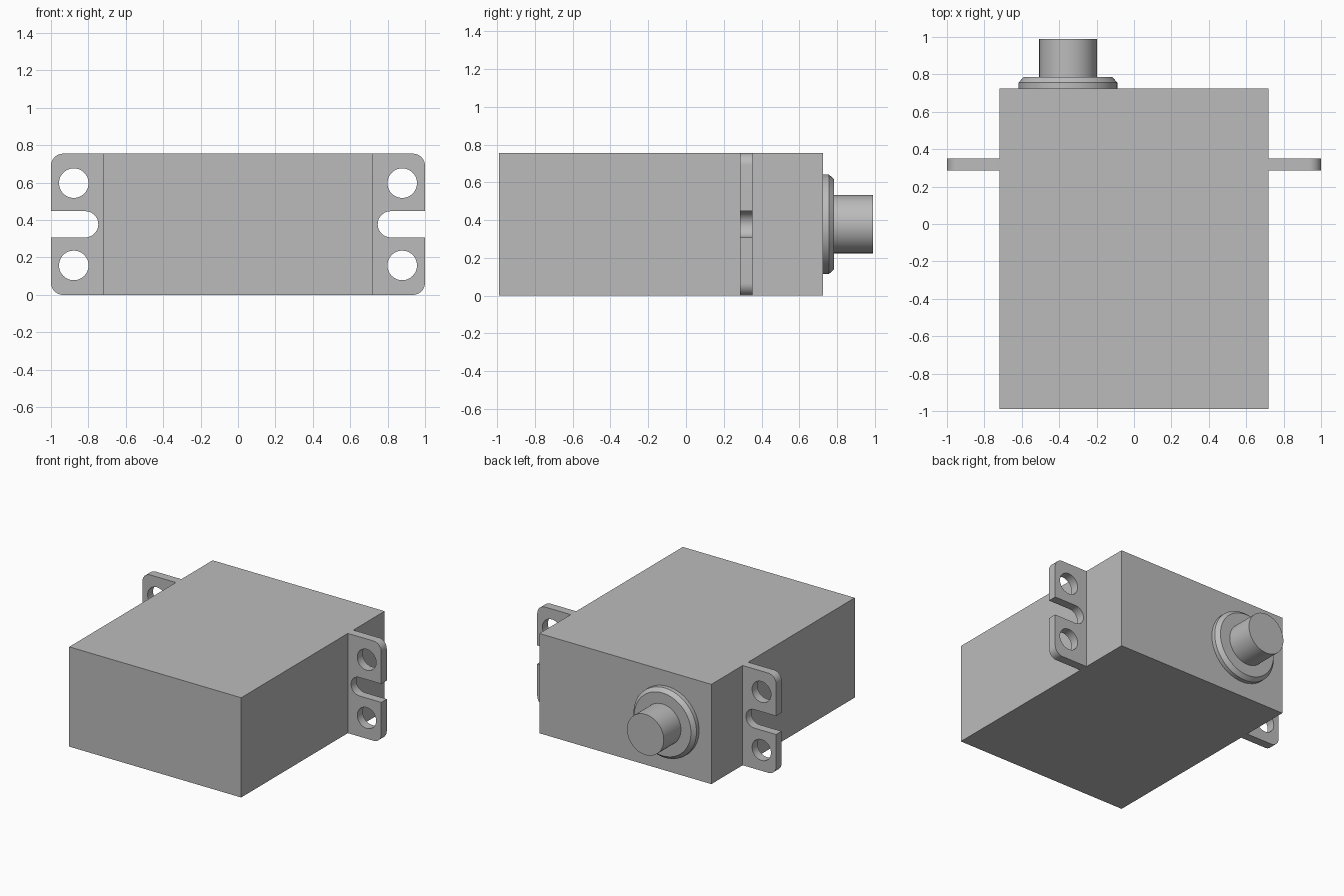
import bpy, bmesh
from math import sin, cos, radians, pi
from mathutils import Matrix

cube = bpy.data.objects.get("Cube")
if cube:
    bpy.data.objects.remove(cube, do_unlink=True)

grey = bpy.data.materials.new("plain_grey")
grey.use_nodes = True
COLOUR = (0.5, 0.5, 0.5, 1)
grey.diffuse_color = COLOUR
grey.node_tree.nodes["Principled BSDF"].inputs["Base Color"].default_value = COLOUR

HEIGHT = 0.755
MID = HEIGHT / 2
HALF_WIDTH = 0.72
BACK = 0.725


def finish(obj, bm):
    """Weld, fix normals, colour and shade a part."""
    bmesh.ops.remove_doubles(bm, verts=bm.verts, dist=0.0001)
    bmesh.ops.recalc_face_normals(bm, faces=bm.faces)
    bm.to_mesh(obj.data)
    bm.free()
    obj.data.materials.clear()
    obj.data.materials.append(grey)
    bpy.ops.object.select_all(action="DESELECT")
    obj.select_set(True)
    bpy.context.view_layer.objects.active = obj
    bpy.ops.object.shade_smooth_by_angle(angle=radians(30))


def new_object(name, data):
    obj = bpy.data.objects.new(name, data)
    bpy.context.collection.objects.link(obj)
    return obj


def arc(x, z, r, start, end, steps=12):
    angles = [radians(start + (end - start) * i / steps) for i in range(steps + 1)]
    return [(x + r * cos(a), z + r * sin(a)) for a in angles]


def box(name, low, high):
    bm = bmesh.new()
    bmesh.ops.create_cube(bm, size=1)
    for v in bm.verts:
        v.co = [h if c > 0 else l for c, l, h in zip(v.co, low, high)]
    finish(new_object(name, bpy.data.meshes.new(name)), bm)


def turned(name, profile, x, z, sides=64):
    """Solid of revolution along y from (radius, y) points."""
    bm = bmesh.new()
    rings = [[bm.verts.new((x + r * cos(2 * pi * i / sides), y, z + r * sin(2 * pi * i / sides)))
              for i in range(sides)] for r, y in profile]
    for a, b in zip(rings, rings[1:]):
        for i in range(sides):
            j = (i + 1) % sides
            bm.faces.new((a[i], a[j], b[j], b[i]))
    bm.faces.new(rings[0])
    bm.faces.new(rings[-1])
    finish(new_object(name, bpy.data.meshes.new(name)), bm)


def mounting_tab(name, side, y, thickness):
    """Rounded plate with an open slot and two screw holes."""
    r, slot = 0.065, 0.07
    outline = [(HALF_WIDTH, 0)]
    outline += arc(1 - r, r, r, -90, 0)
    outline += [(1, MID - slot)] + arc(0.817, MID, slot, 270, 90, 24) + [(1, MID + slot)]
    outline += arc(1 - r, HEIGHT - r, r, 0, 90)
    outline += [(HALF_WIDTH, HEIGHT)]
    holes = [arc(0.878, MID + dz, 0.079, 0, 360, 48)[:-1] for dz in (-0.22, 0.22)]

    curve = bpy.data.curves.new(name + "_profile", "CURVE")
    curve.dimensions = "2D"
    curve.fill_mode = "BOTH"
    curve.extrude = thickness / 2
    for points in [outline] + holes:
        spline = curve.splines.new("POLY")
        spline.points.add(len(points) - 1)
        spline.use_cyclic_u = True
        for p, (px, pz) in zip(spline.points, points):
            p.co = (side * px, pz, 0, 1)

    # Turn the filled profile into a mesh standing upright
    helper = new_object(name + "_helper", curve)
    mesh = bpy.data.meshes.new_from_object(
        helper.evaluated_get(bpy.context.evaluated_depsgraph_get()))
    bpy.data.objects.remove(helper, do_unlink=True)
    mesh.name = name
    bm = bmesh.new()
    bm.from_mesh(mesh)
    bm.transform(Matrix.Translation((0, y, 0)) @ Matrix.Rotation(pi / 2, 4, "X"))
    finish(new_object(name, mesh), bm)


# Main housing
box("housing", (-HALF_WIDTH, -0.99, 0), (HALF_WIDTH, BACK, HEIGHT))

# Mounting tabs
for label, side in (("left", 1), ("right", -1)):
    mounting_tab(label + "_mounting_tab", side, 0.318, 0.066)

# Chamfered collar and output shaft
SHAFT_X = -0.353
turned("collar", [(0.264, BACK), (0.264, 0.756), (0.238, 0.785)], SHAFT_X, MID)
turned("output_shaft", [(0.154, 0.785), (0.154, 0.99)], SHAFT_X, MID)
